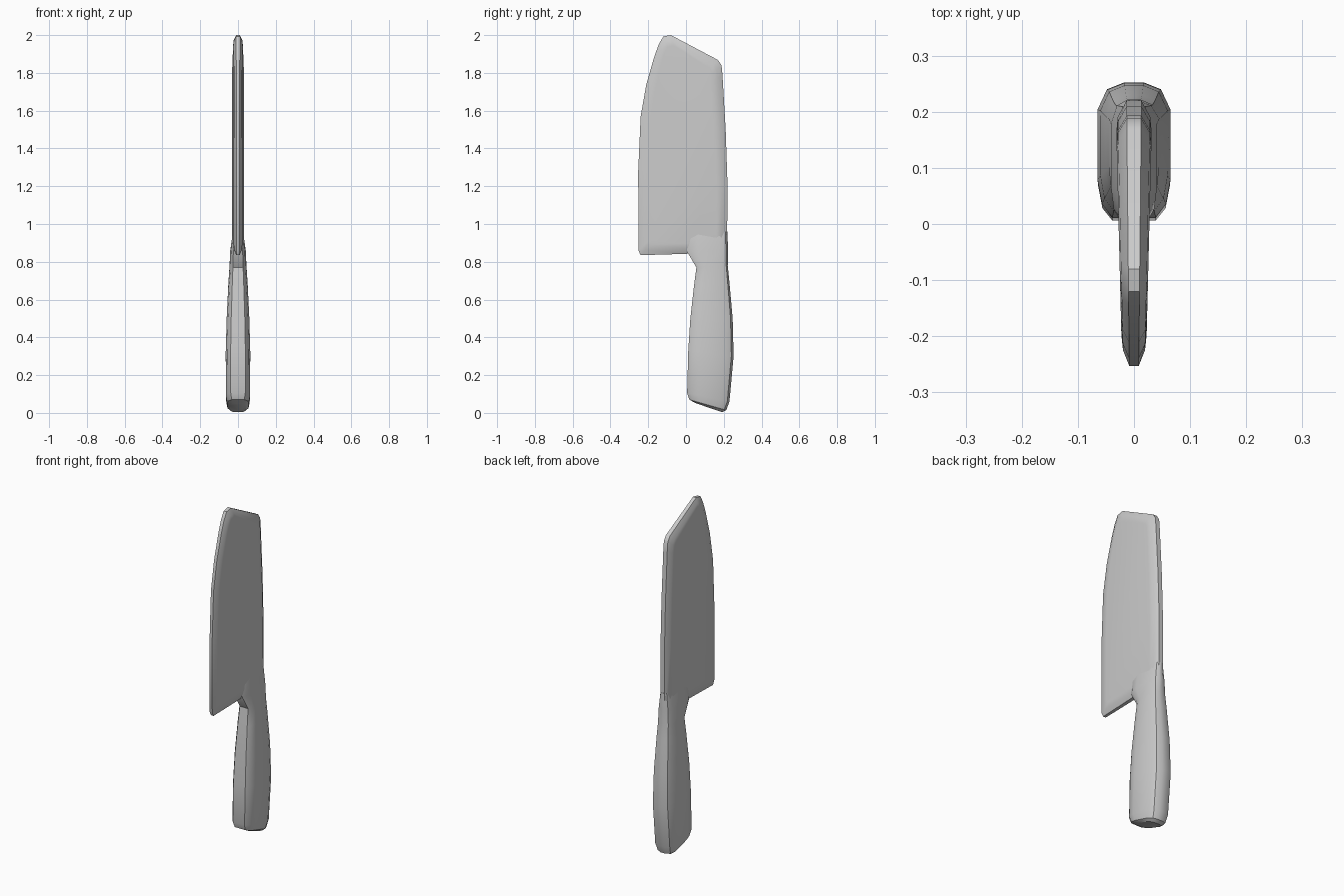
import bpy, bmesh, math

if "Cube" in bpy.data.objects:
    bpy.data.objects.remove(bpy.data.objects["Cube"])


def loft(name, rings):
    """Skin closed rings of equal length and cap both ends."""
    bm = bmesh.new()
    loops = [[bm.verts.new(p) for p in ring] for ring in rings]
    n = len(loops[0])
    for a, b in zip(loops, loops[1:]):
        for i in range(n):
            j = (i + 1) % n
            bm.faces.new((a[i], a[j], b[j], b[i]))
    bm.faces.new(loops[0])
    bm.faces.new(loops[-1])
    bmesh.ops.recalc_face_normals(bm, faces=bm.faces)
    mesh = bpy.data.meshes.new(name)
    bm.to_mesh(mesh)
    bm.free()
    obj = bpy.data.objects.new(name, mesh)
    bpy.context.collection.objects.link(obj)
    bpy.ops.object.select_all(action='DESELECT')
    obj.select_set(True)
    bpy.context.view_layer.objects.active = obj
    bpy.ops.object.shade_smooth_by_angle(angle=math.radians(35))
    return obj


# Blade: side outline (y, z), thinned towards its rim
outline = [(-0.24, 0.835), (-0.252, 0.86), (-0.253, 1.28), (-0.24, 1.57),
           (-0.21, 1.74), (-0.17, 1.88), (-0.145, 1.95), (-0.12, 1.993),
           (-0.08, 2.0), (0.17, 1.868), (0.188, 1.84), (0.193, 1.79),
           (0.21, 1.5), (0.22, 1.2), (0.217, 0.86), (0.0, 0.842)]
CY, CZ = -0.02, 1.42


def blade_ring(side, inset, fraction):
    ring = []
    for y, z in outline:
        y = CY + (y - CY) * (1 - inset / 0.23)
        z = CZ + (z - CZ) * (1 - inset / 0.58)
        half = 0.022 + (y + 0.22) * 0.025
        ring.append((side * half * fraction, y, z))
    return ring


steps = [(0.055, 1.0), (0.028, 0.9), (0.0, 0.4)]
loft("blade", [blade_ring(-1, *s) for s in steps]
     + [blade_ring(1, *s) for s in reversed(steps)])

# Handle with collar: (front y, front z, back y, back z, half width)
sections = [(0.05, 0.052, 0.19, 0.004, 0.042),
            (0.018, 0.07, 0.213, 0.014, 0.056),
            (0.006, 0.105, 0.23, 0.06, 0.064),
            (0.012, 0.33, 0.252, 0.30, 0.065),
            (0.023, 0.50, 0.247, 0.50, 0.060),
            (0.042, 0.67, 0.230, 0.69, 0.051),
            (0.055, 0.77, 0.221, 0.78, 0.045),
            (0.005, 0.855, 0.222, 0.86, 0.041),
            (0.0, 0.96, 0.220, 0.96, 0.027)]
half_shape = [(0.6, 0.0), (0.88, 0.1), (1.0, 0.28),
              (1.0, 0.8), (0.74, 0.95), (0.28, 1.0)]
shape = half_shape + [(-x, t) for x, t in reversed(half_shape)]
loft("handle", [[(x * w, yf + (yb - yf) * t, zf + (zb - zf) * t)
                 for x, t in shape] for yf, zf, yb, zb, w in sections])
